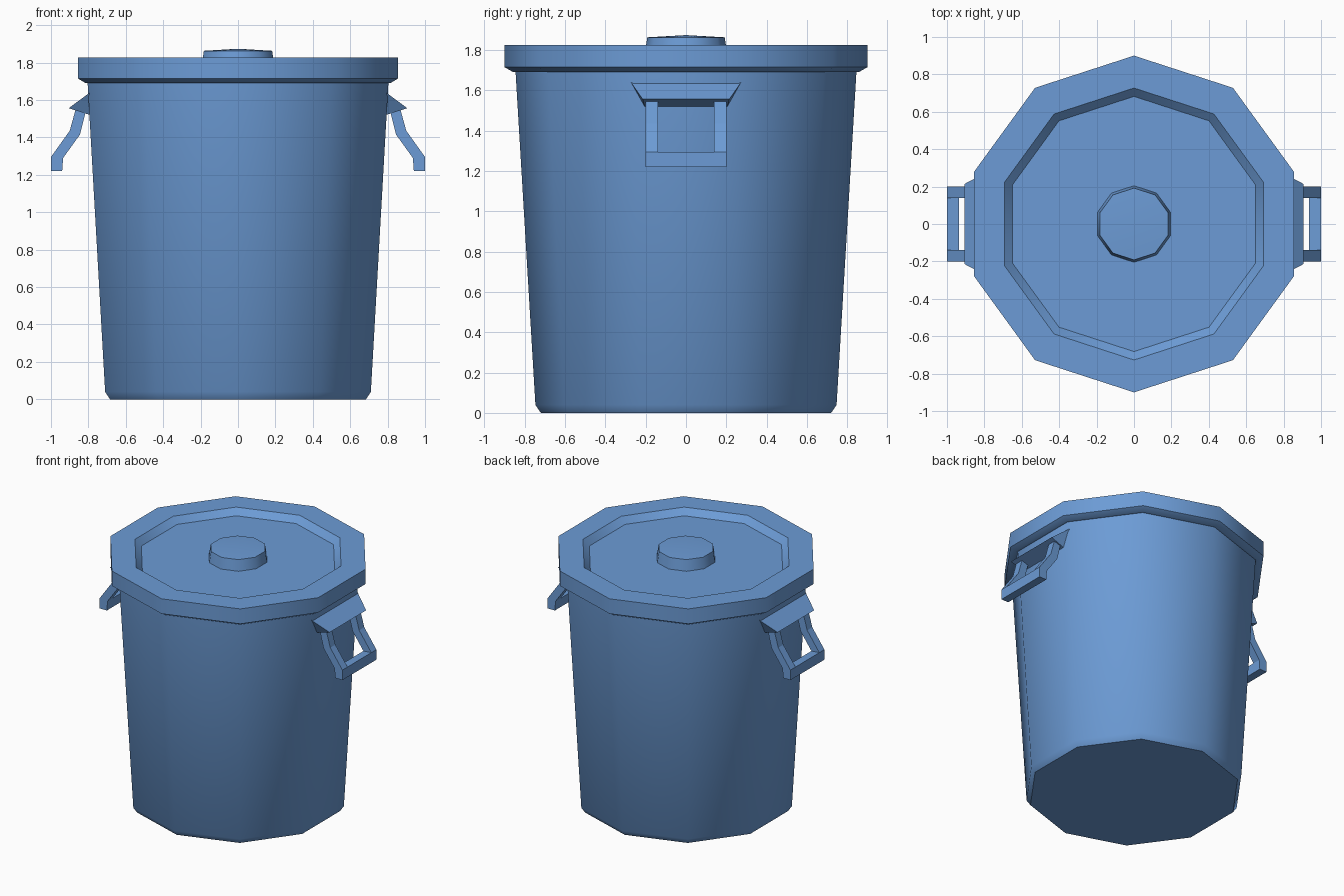
import bpy, bmesh, math

if "Cube" in bpy.data.objects:
    bpy.data.objects.remove(bpy.data.objects["Cube"])

SIDES = 10
blue = bpy.data.materials.new("bin blue")
blue.diffuse_color = (0.15, 0.33, 0.67, 1)
blue.use_nodes = True
blue.node_tree.nodes["Principled BSDF"].inputs["Base Color"].default_value = blue.diffuse_color


def make_object(name, bm):
    bmesh.ops.recalc_face_normals(bm, faces=bm.faces)
    mesh = bpy.data.meshes.new(name)
    bm.to_mesh(mesh)
    bm.free()
    mesh.materials.append(blue)
    obj = bpy.data.objects.new(name, mesh)
    bpy.context.collection.objects.link(obj)
    return obj


def turned(name, profile):
    """Ten-sided turned solid from (radius, z) points, capped at both ends."""
    bm = bmesh.new()
    rings = []
    for r, z in profile:
        if r == 0:
            rings.append([bm.verts.new((0, 0, z))] * SIDES)
            continue
        angles = [math.pi / 2 + 2 * math.pi * i / SIDES for i in range(SIDES)]
        rings.append([bm.verts.new((r * math.cos(a), r * math.sin(a), z)) for a in angles])
    for low, high in zip(rings, rings[1:]):
        for i in range(SIDES):
            j = (i + 1) % SIDES
            bm.faces.new(dict.fromkeys((low[i], low[j], high[j], high[i])))
    for ring, (r, z) in ((rings[0], profile[0]), (rings[-1], profile[-1])):
        if r > 0:
            bm.faces.new(ring)
    obj = make_object(name, bm)
    bpy.ops.object.select_all(action='DESELECT')
    obj.select_set(True)
    bpy.context.view_layer.objects.active = obj
    bpy.ops.object.shade_smooth_by_angle(angle=math.radians(40))
    return obj


def mirror_x(obj):
    obj.modifiers.new("Mirror", 'MIRROR').use_axis[0] = True


# Tapered bin body with a small chamfer at the foot
turned("bin_body", [(0.72, 0), (0.747, 0.04), (0.846, 1.70)])

# Lid with a raised rim and a sunken centre
turned("lid", [(0.846, 1.692), (0.86, 1.692), (0.9, 1.715), (0.9, 1.826),
               (0.727, 1.826), (0.682, 1.782)])

# Lid knob
turned("lid_knob", [(0.205, 1.78), (0.192, 1.863), (0, 1.874)])

# Wedge-shaped brackets holding the handles
bm = bmesh.new()
section = [(0.795, 0.272, 1.638), (0.905, 0.215, 1.556), (0.785, 0.205, 1.518)]
a = [bm.verts.new((x, -y, z)) for x, y, z in section]
b = [bm.verts.new((x, y, z)) for x, y, z in section]
bm.faces.new(a)
bm.faces.new(b)
for i in range(3):
    j = (i + 1) % 3
    bm.faces.new((a[i], a[j], b[j], b[i]))
mirror_x(make_object("handle_bracket", bm))

# Bent loop handles: an outer sheet of two arms and a bar, then thickened
outer = [(0.868, 1.55), (0.90, 1.435), (1.0, 1.295), (1.0, 1.22)]
inner = [(0.815, 1.535), (0.845, 1.415), (0.935, 1.29), (0.94, 1.22)]
columns = [-0.2, -0.14, 0.14, 0.2]
bm = bmesh.new()
grid = [[bm.verts.new((x, y, z)) for y in columns] for x, z in outer]
for r in range(3):
    for c in range(3):
        if c != 1 or r == 2:
            bm.faces.new((grid[r][c], grid[r][c + 1], grid[r + 1][c + 1], grid[r + 1][c]))
result = bmesh.ops.extrude_face_region(bm, geom=bm.faces[:], use_keep_orig=True)
for v in result["geom"]:
    if isinstance(v, bmesh.types.BMVert):
        k = min(range(4), key=lambda i: abs(outer[i][1] - v.co.z))
        v.co.x, v.co.z = inner[k]
mirror_x(make_object("loop_handle", bm))
